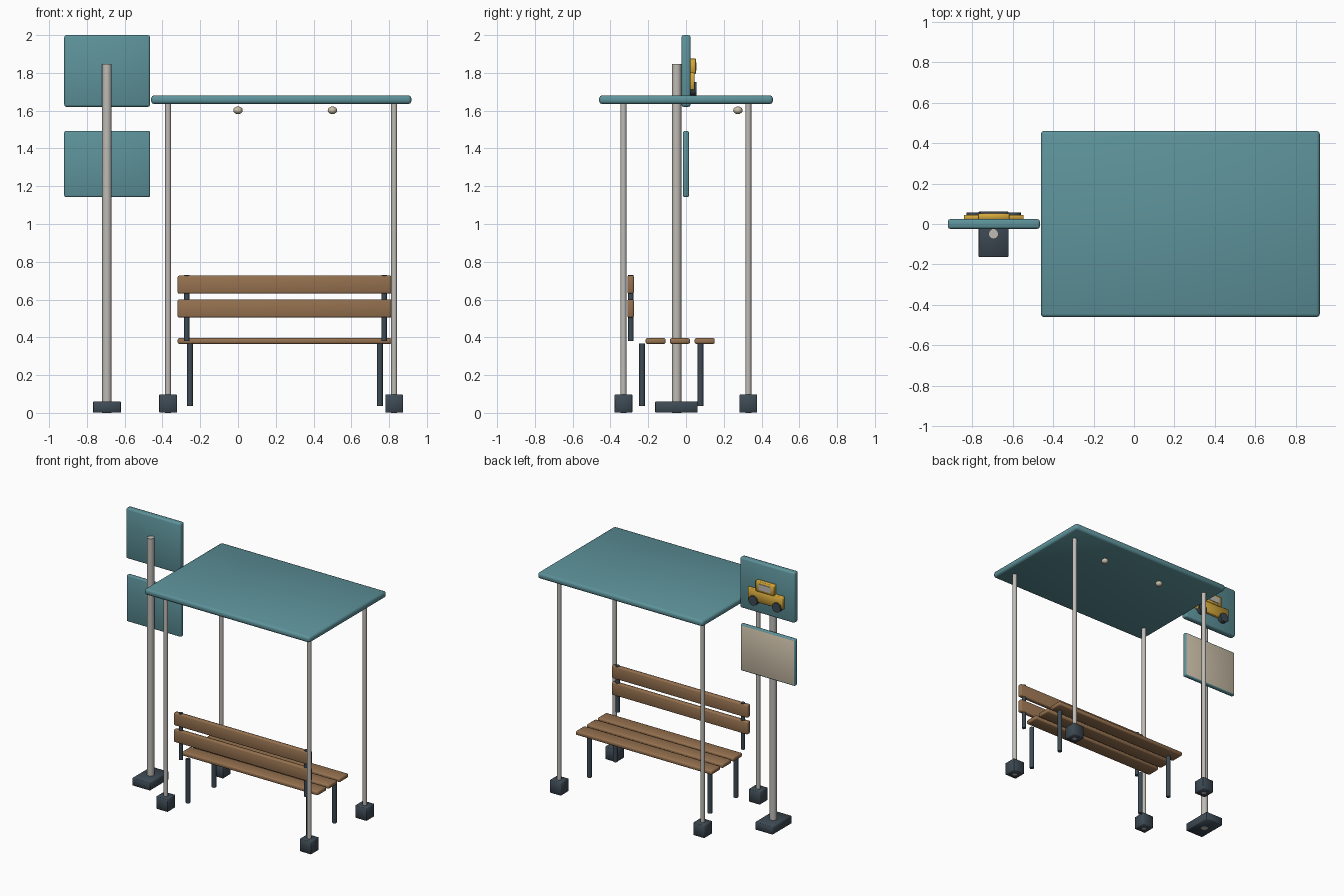
import bpy, math
from mathutils import Matrix

if "Cube" in bpy.data.objects:
    bpy.data.objects.remove(bpy.data.objects["Cube"])


def material(name, rgb):
    m = bpy.data.materials.new(name)
    m.diffuse_color = (*rgb, 1)
    m.use_nodes = True
    m.node_tree.nodes["Principled BSDF"].inputs["Base Color"].default_value = m.diffuse_color
    return m


TEAL = material("teal paint", (0.11, 0.29, 0.325))
WOOD = material("brown wood", (0.30, 0.165, 0.078))
DARK = material("dark slate", (0.047, 0.068, 0.088))
STEEL = material("pale steel", (0.52, 0.50, 0.47))
CREAM = material("cream", (0.61, 0.53, 0.40))
YELLOW = material("yellow", (0.68, 0.40, 0.045))


def box(name, x, y, z, mat, bevel=0.0, segments=2):
    """Box from (min, max) ranges with optional rounded edges."""
    bpy.ops.mesh.primitive_cube_add(size=1)
    o = bpy.context.object
    o.name = name
    size = [r[1] - r[0] for r in (x, y, z)]
    mid = [(r[0] + r[1]) / 2 for r in (x, y, z)]
    o.data.transform(Matrix.Translation(mid) @ Matrix.Diagonal((*size, 1)))
    o.data.materials.append(mat)
    if bevel:
        b = o.modifiers.new("bevel", "BEVEL")
        b.width, b.segments = bevel, segments
        bpy.ops.object.modifier_apply(modifier="bevel")
        bpy.ops.object.shade_smooth_by_angle(angle=math.radians(50))
    return o


def tube(name, x, y, z, r, mat, sides=12):
    """Upright round bar."""
    bpy.ops.mesh.primitive_cylinder_add(vertices=sides, radius=r, depth=z[1] - z[0],
                                        location=(x, y, (z[0] + z[1]) / 2))
    o = bpy.context.object
    o.name = name
    o.data.materials.append(mat)
    bpy.ops.object.shade_smooth_by_angle(angle=math.radians(50))
    return o


# Shelter roof, posts and footings
box("roof", (-0.46, 0.918), (-0.46, 0.46), (1.635, 1.681), TEAL, 0.016)
for x in (-0.37, 0.827):
    for y in (-0.331, 0.33):
        tube("roof_post", x, y, (0, 1.65), 0.016, STEEL)
        box("post_footing", (x - 0.047, x + 0.047), (y - 0.047, y + 0.047),
            (0.001, 0.097), DARK, 0.003, 1)

# Ceiling lamps
for x in (0.0, 0.5):
    bpy.ops.mesh.primitive_uv_sphere_add(segments=12, ring_count=8, radius=0.025,
                                         location=(x, 0.275, 1.602))
    lamp = bpy.context.object
    lamp.name = "ceiling_lamp"
    lamp.scale.z = 0.8
    lamp.data.materials.append(CREAM)
    bpy.ops.object.shade_smooth()

# Bench slats
for y in (-0.161, -0.032, 0.099):
    box("seat_slat", (-0.32, 0.815), (y - 0.053, y + 0.053), (0.365, 0.396), WOOD, 0.009)
for z in (0.553, 0.679):
    box("back_slat", (-0.32, 0.815), (-0.311, -0.275), (z - 0.048, z + 0.048), WOOD, 0.009)

# Bench legs and back supports
for x in (-0.254, 0.751):
    for y in (-0.232, 0.077):
        tube("bench_leg", x, y, (0.037, 0.367), 0.016, DARK)
for x in (-0.271, 0.774):
    tube("back_support", x, -0.292, (0.381, 0.731), 0.0145, DARK)

# Sign pole and base
tube("sign_pole", -0.694, -0.049, (0, 1.848), 0.025, STEEL, 16)
box("sign_base", (-0.767, -0.62), (-0.163, 0.062), (0.001, 0.06), DARK, 0.003, 1)

# Sign boards
box("upper_sign", (-0.92, -0.465), (-0.024, 0.024), (1.62, 2.0), TEAL, 0.012)
lower = box("lower_sign", (-0.92, -0.465), (-0.016, 0.016), (1.142, 1.493), TEAL, 0.009)
lower.data.materials.append(CREAM)
for p in lower.data.polygons:  # cream notice face on the back
    if p.normal.y > 0.99:
        p.material_index = 1

# Car picture on the upper sign
cx = -0.693
box("car_body", (cx - 0.148, cx + 0.148), (0.022, 0.045), (1.71, 1.803), YELLOW, 0.003, 1)
box("car_cabin", (cx - 0.077, cx + 0.077), (0.022, 0.052), (1.795, 1.875), YELLOW, 0.003, 1)
box("car_window", (cx - 0.05, cx + 0.05), (0.05, 0.056), (1.812, 1.856), STEEL)
for s in (-1, 1):
    bpy.ops.mesh.primitive_cylinder_add(vertices=16, radius=0.036, depth=0.033,
                                        location=(cx + s * 0.098, 0.0395, 1.717),
                                        rotation=(math.pi / 2, 0, 0))
    wheel = bpy.context.object
    wheel.name = "car_wheel"
    wheel.data.materials.append(DARK)
    bpy.ops.object.shade_smooth_by_angle(angle=math.radians(50))
